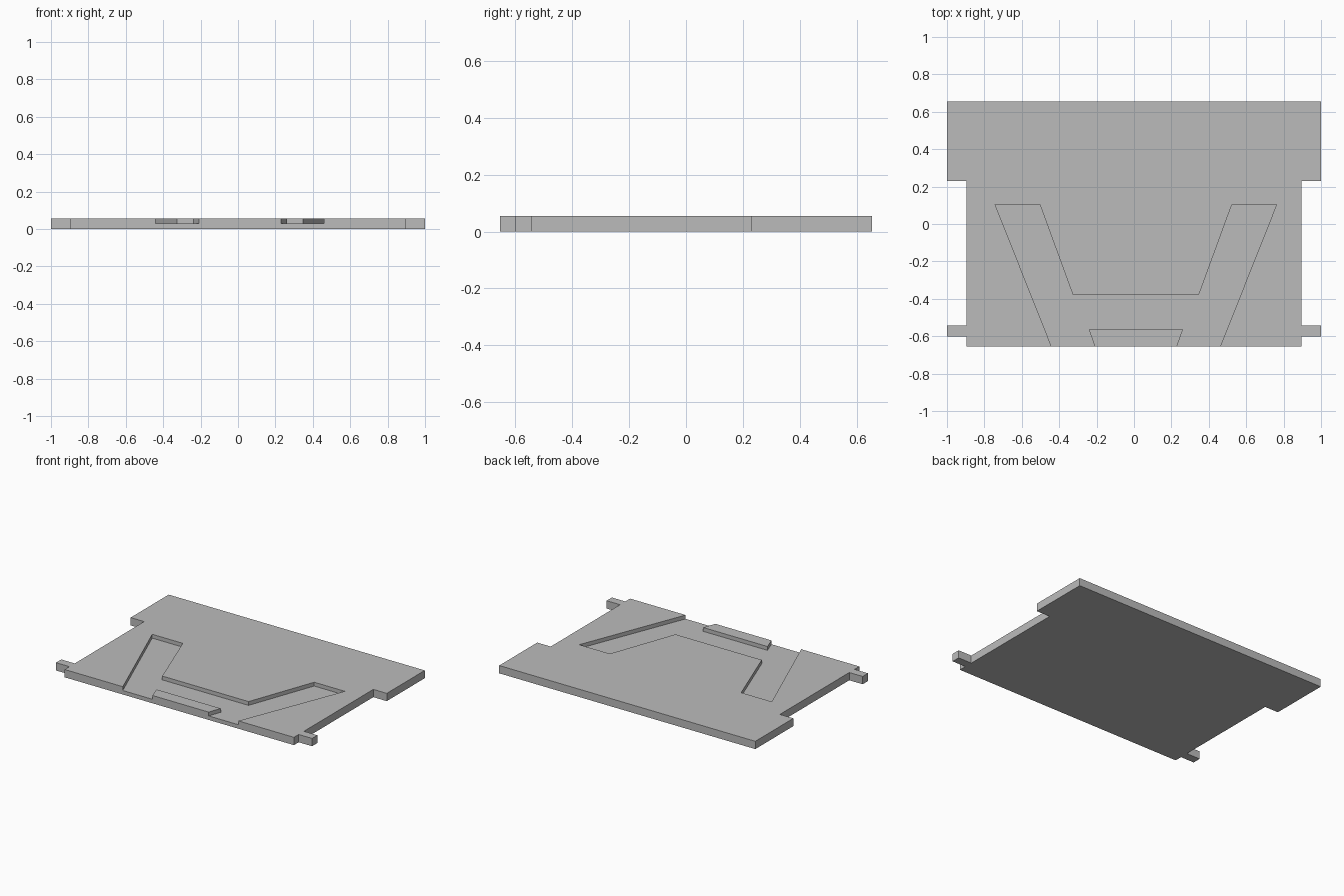
import bpy
import bmesh

cube = bpy.data.objects.get("Cube")
if cube:
    bpy.data.objects.remove(cube, do_unlink=True)

THICK = 0.055
FLOOR = 0.028

grey = bpy.data.materials.new("plain grey")
grey.use_nodes = True
colour = (0.5, 0.5, 0.5, 1)
grey.diffuse_color = colour
grey.node_tree.nodes["Principled BSDF"].inputs["Base Color"].default_value = colour


def mirrored(half, centre=0.0):
    """Close a half outline by reflecting it across a line of constant x."""
    right = [(centre + x, y) for x, y in half]
    left = [(centre - x, y) for x, y in reversed(half)]
    return right + left


def prism(name, outline, bottom, top):
    """Extrude a flat outline between two heights."""
    bm = bmesh.new()
    face = bm.faces.new([bm.verts.new((x, y, bottom)) for x, y in outline])
    grown = bmesh.ops.extrude_face_region(bm, geom=[face])["geom"]
    verts = [g for g in grown if isinstance(g, bmesh.types.BMVert)]
    bmesh.ops.translate(bm, verts=verts, vec=(0, 0, top - bottom))
    bmesh.ops.recalc_face_normals(bm, faces=bm.faces)
    mesh = bpy.data.meshes.new(name)
    bm.to_mesh(mesh)
    bm.free()
    mesh.materials.append(grey)
    obj = bpy.data.objects.new(name, mesh)
    bpy.context.collection.objects.link(obj)
    return obj


# Plate with wide rear shoulders and small front side tabs
plate = prism("plate", mirrored([
    (0.895, -0.655), (0.895, -0.602), (1, -0.602), (1, -0.543),
    (0.895, -0.543), (0.895, 0.231), (1, 0.231), (1, 0.655),
]), 0, THICK)

# Slanted channel, open at the front edge on both sides of a raised block
cutter = prism("channel_cutter", mirrored([
    (0.251, -0.565), (0.214, -0.67), (0.445, -0.67),
    (0.752, 0.103), (0.513, 0.103), (0.337, -0.378),
], centre=0.01), FLOOR, THICK + 0.05)
cutter.hide_render = True

cut = plate.modifiers.new("channel", "BOOLEAN")
cut.operation = "DIFFERENCE"
cut.solver = "EXACT"
cut.object = cutter

# Keep the finished cut and drop the helper
bpy.context.view_layer.objects.active = plate
plate.select_set(True)
bpy.ops.object.modifier_apply(modifier=cut.name)
bpy.data.objects.remove(cutter, do_unlink=True)
